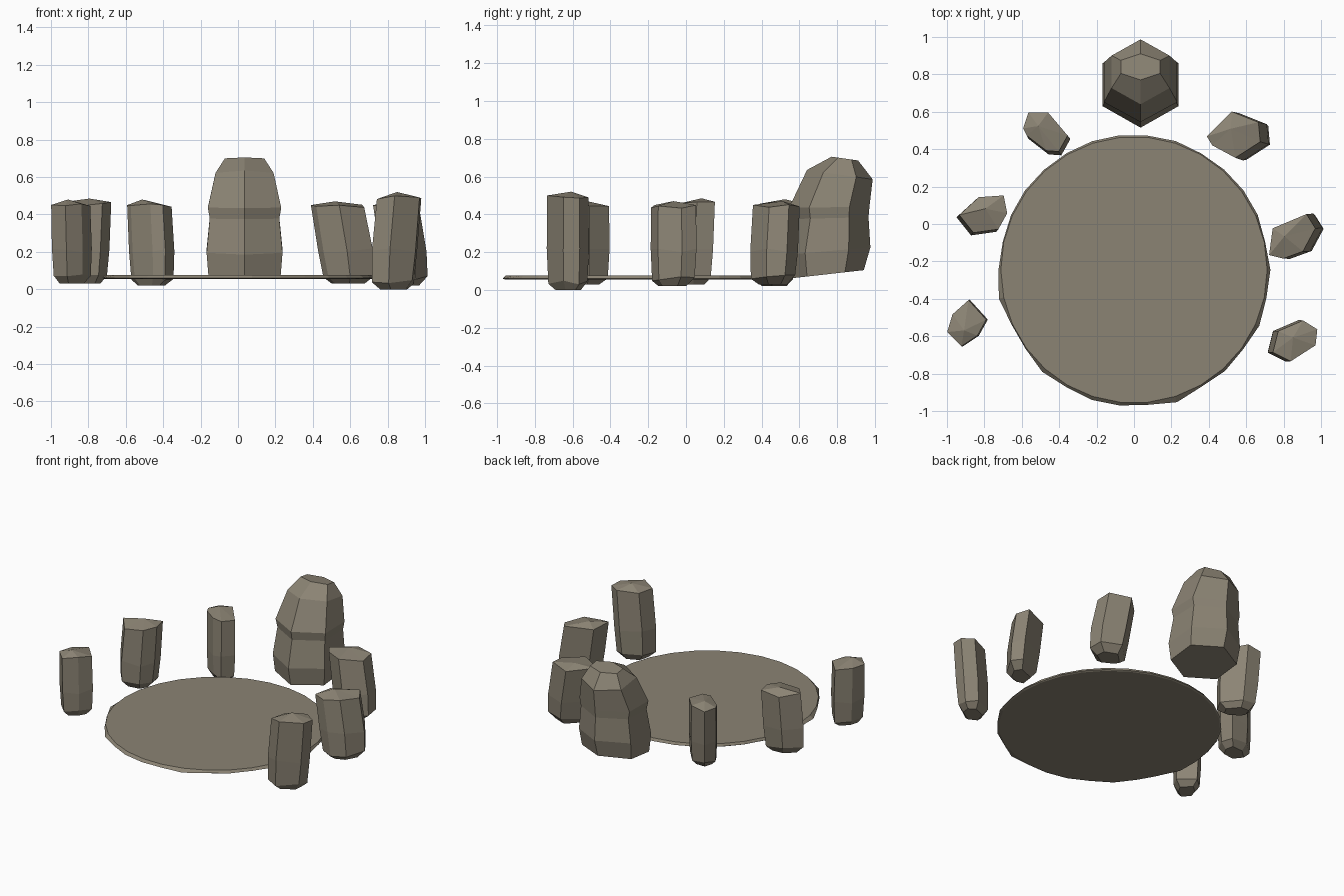
import bpy, bmesh, math, random
from mathutils import Vector

if "Cube" in bpy.data.objects:
    bpy.data.objects.remove(bpy.data.objects["Cube"])

random.seed(4)
stone_mat = bpy.data.materials.new("stone")
stone_mat.diffuse_color = (0.26, 0.23, 0.175, 1)
stone_mat.use_nodes = True
stone_mat.node_tree.nodes["Principled BSDF"].inputs["Base Color"].default_value = stone_mat.diffuse_color


def loft(name, rings, apex=None):
    """Skin a stack of equal-sized rings, closing the top flat or to a point."""
    bm = bmesh.new()
    vs = [[bm.verts.new(p) for p in r] for r in rings]
    n = len(rings[0])
    for a, b in zip(vs, vs[1:]):
        for i in range(n):
            j = (i + 1) % n
            bm.faces.new((a[i], a[j], b[j], b[i]))
    bm.faces.new(vs[0][::-1])
    if apex:
        tip = bm.verts.new(apex)
        for i in range(n):
            bm.faces.new((vs[-1][i], vs[-1][(i + 1) % n], tip))
    else:
        bm.faces.new(vs[-1])
    bmesh.ops.recalc_face_normals(bm, faces=bm.faces)
    me = bpy.data.meshes.new(name)
    bm.to_mesh(me)
    bm.free()
    me.materials.append(stone_mat)
    bpy.context.collection.objects.link(bpy.data.objects.new(name, me))


# round floor slab with a chipped lower rim
def circle(r, z, jitter=0):
    pts = []
    for i in range(30):
        a = 2 * math.pi * i / 30
        chip = jitter * random.random() * (1 if math.sin(a) < 0.2 else 0.3)
        pts.append(((r + chip) * math.cos(a), -0.245 + (r + chip) * math.sin(a), z))
    return pts

loft("floor_slab", [circle(0.712, 0.055), circle(0.716, 0.06, 0.028), circle(0.712, 0.077)])


# large hexagonal head stone: half width, front y/z, back y/z
def hex_ring(rx, yf, zf, yb, zb):
    pts = []
    for sx, t in ((0, 0), (1, .25), (1, .75), (0, 1), (-1, .75), (-1, .25)):
        pts.append((0.035 + sx * rx, yf + (yb - yf) * t, zf + (zb - zf) * t))
    return pts

loft("head_stone", [hex_ring(*r) for r in (
    (0.193, 0.54, 0.06, 0.94, 0.105),
    (0.203, 0.515, 0.185, 0.975, 0.225),
    (0.186, 0.555, 0.375, 0.965, 0.385),
    (0.196, 0.545, 0.435, 0.97, 0.44),
    (0.155, 0.64, 0.635, 0.987, 0.585),
    (0.105, 0.77, 0.705, 0.91, 0.685))])


# small standing stones: plan outline, bottom z, top z, lean of the top (x, y)
stones = {
    "back_left_stone": ([(-.59, .50), (-.56, .59), (-.45, .59), (-.34, .46), (-.39, .37), (-.46, .375), (-.57, .46)],
                        .02, .48, (-.01, .015)),
    "back_right_stone": ([(.41, .46), (.55, .60), (.70, .54), (.71, .43), (.57, .34), (.44, .41)],
                         .03, .47, (-.035, .01)),
    "mid_left_stone": ([(-.95, .04), (-.84, .14), (-.70, .15), (-.68, .05), (-.73, -.04), (-.87, -.06)],
                       .03, .485, (.01, .01)),
    "mid_right_stone": ([(.74, -.17), (.76, -.02), (.95, .06), (1.0, -.02), (.93, -.15), (.82, -.19)],
                        .02, .47, (-.03, .0)),
    "front_left_stone": ([(-1.0, -.58), (-.92, -.66), (-.83, -.60), (-.78, -.51), (-.88, -.40), (-.97, -.48)],
                         .03, .48, (-.005, .0)),
    "front_right_stone": ([(.72, -.69), (.75, -.57), (.89, -.51), (.97, -.56), (.96, -.65), (.82, -.74)],
                          .0, .52, (.02, .0)),
}
for name, (outline, z0, z1, lean) in stones.items():
    pts = [Vector(p) for p in outline]
    c = sum(pts, Vector((0, 0))) / len(pts)
    lean = Vector(lean)
    rings = []
    for scale, z, shift, wob in ((.58, z0, -.8, 0), (.9, z0 + .04, -.9, .012),
                                 (.97, .21, -.4, .012), (.95, z1 - .03, .8, .012)):
        ring = []
        for p in pts:
            q = c + (p - c) * scale + lean * shift
            ring.append((q.x, q.y, z + random.uniform(-wob, wob)))
        rings.append(ring)
    tip = c + lean * 1.2 + (pts[1] - c) * 0.25
    loft(name, rings, (tip.x, tip.y, z1))
